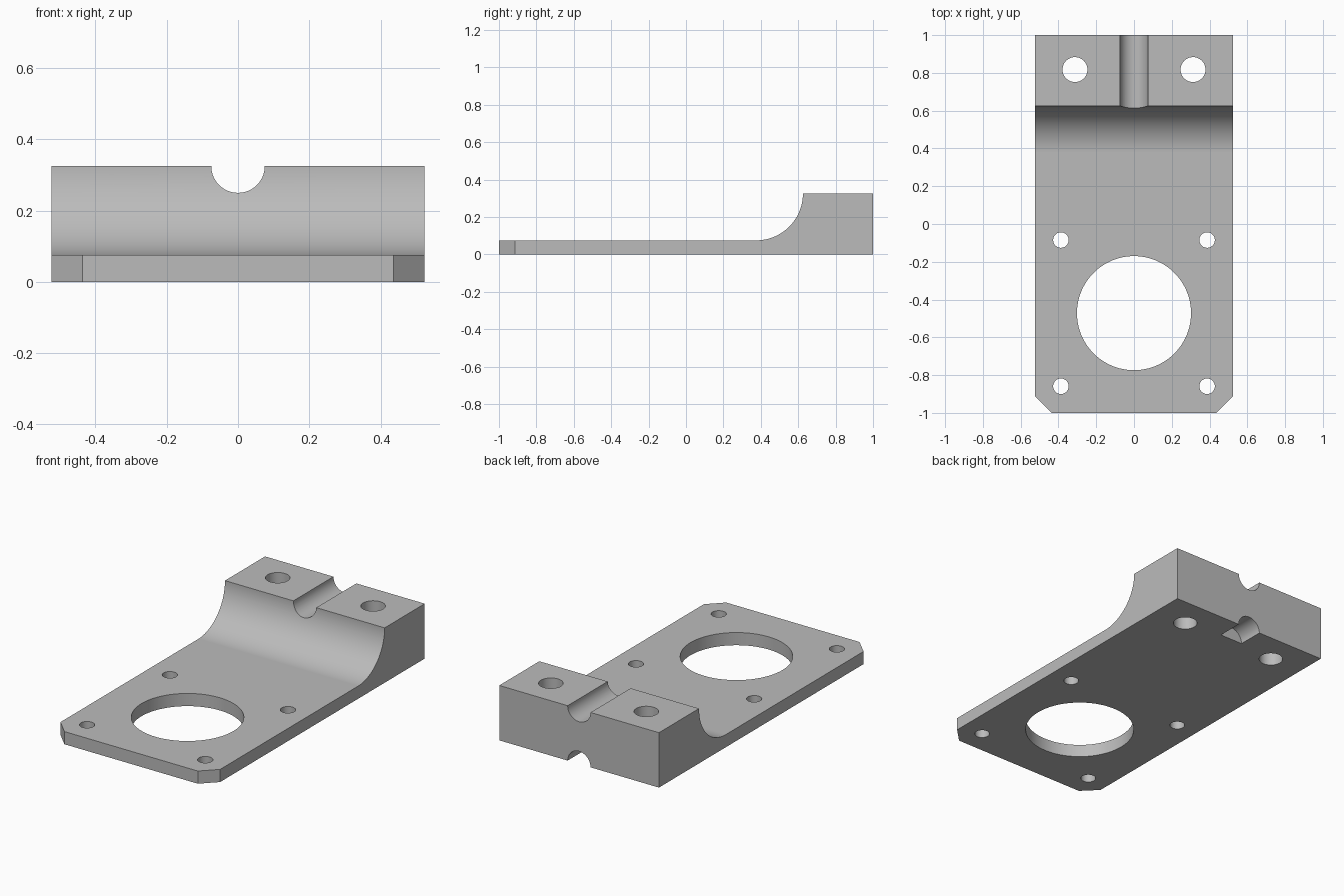
import bpy
import bmesh
from math import sin, cos, pi, radians
from mathutils import Matrix, Vector

default = bpy.data.objects.get("Cube")
if default:
    bpy.data.objects.remove(default, do_unlink=True)

HALF_W, THICK, HEIGHT, CHAMFER = 0.523, 0.075, 0.325, 0.086
FILLET_R = 0.25
BLOCK_FRONT = THICK + 0.55

grey = bpy.data.materials.new("plain grey")
grey.use_nodes = True
colour = (0.5, 0.5, 0.5, 1)
grey.diffuse_color = colour
grey.node_tree.nodes["Principled BSDF"].inputs["Base Color"].default_value = colour


def make_object(name, bm):
    bmesh.ops.recalc_face_normals(bm, faces=bm.faces)
    mesh = bpy.data.meshes.new(name)
    bm.to_mesh(mesh)
    bm.free()
    mesh.materials.append(grey)
    obj = bpy.data.objects.new(name, mesh)
    bpy.context.collection.objects.link(obj)
    return obj


def prism(name, points, push):
    """Extrude a flat outline along a vector."""
    bm = bmesh.new()
    face = bm.faces.new([bm.verts.new(p) for p in points])
    out = bmesh.ops.extrude_face_region(bm, geom=[face])
    verts = [v for v in out["geom"] if isinstance(v, bmesh.types.BMVert)]
    bmesh.ops.translate(bm, verts=verts, vec=push)
    return make_object(name, bm)


def cylinder(name, centre, radius, length, along_y=False, sides=64):
    bm = bmesh.new()
    turn = Matrix.Rotation(radians(90), 4, "X") if along_y else Matrix()
    bmesh.ops.create_cone(bm, cap_ends=True, segments=sides, radius1=radius,
                          radius2=radius, depth=length,
                          matrix=Matrix.Translation(Vector(centre)) @ turn)
    return make_object(name, bm)


# Side profile: thin plate sweeping up through a concave fillet into the clamp block
profile = [(-1, 0), (1, 0), (1, HEIGHT)]
steps = 40
for i in range(steps + 1):
    a = pi / 2 * i / steps
    profile.append((BLOCK_FRONT - FILLET_R + FILLET_R * cos(a),
                    HEIGHT - FILLET_R * sin(a)))
profile.append((-1, THICK))
bracket = prism("mounting_bracket", [(-HALF_W, y, z) for y, z in profile],
                (2 * HALF_W, 0, 0))

# Cutters: motor opening, top channel, short pocket under the back edge
cutters = [
    cylinder("opening_cutter", (0, -0.472, 0), 0.302, 1, sides=96),
    cylinder("channel_cutter", (0, 0.8, HEIGHT), 0.075, 1, True),
    cylinder("pocket_cutter", (0, 1.0, 0), 0.075, 0.31, True),
]
# Mirrored pairs: plate screw holes, block bolt holes, front corner chamfers
for s in (-1, 1):
    for y in (-0.085, -0.859):
        cutters.append(cylinder("screw_cutter", (s * 0.387, y, 0), 0.041, 1, sides=48))
    cutters.append(cylinder("bolt_cutter", (s * 0.3125, 0.8175, 0), 0.066, 2, sides=48))
    e = 0.1
    corner = [(s * (HALF_W - CHAMFER - e), -1 - e, -e),
              (s * (HALF_W + e), -1 - e, -e),
              (s * (HALF_W + e), -1 + CHAMFER + e, -e)]
    cutters.append(prism("corner_cutter", corner, (0, 0, 0.5)))

bpy.ops.object.select_all(action="DESELECT")
bpy.context.view_layer.objects.active = bracket
bracket.select_set(True)
for cutter in cutters:
    mod = bracket.modifiers.new("cut", "BOOLEAN")
    mod.operation = "DIFFERENCE"
    mod.solver = "EXACT"
    mod.object = cutter
    bpy.ops.object.modifier_apply(modifier=mod.name)
    bpy.data.objects.remove(cutter, do_unlink=True)

# Smooth curved walls, crisp edges, flat faces kept flat
bpy.ops.object.shade_smooth_by_angle(angle=radians(30))
weighted = bracket.modifiers.new("flat_face_normals", "WEIGHTED_NORMAL")
weighted.keep_sharp = True
